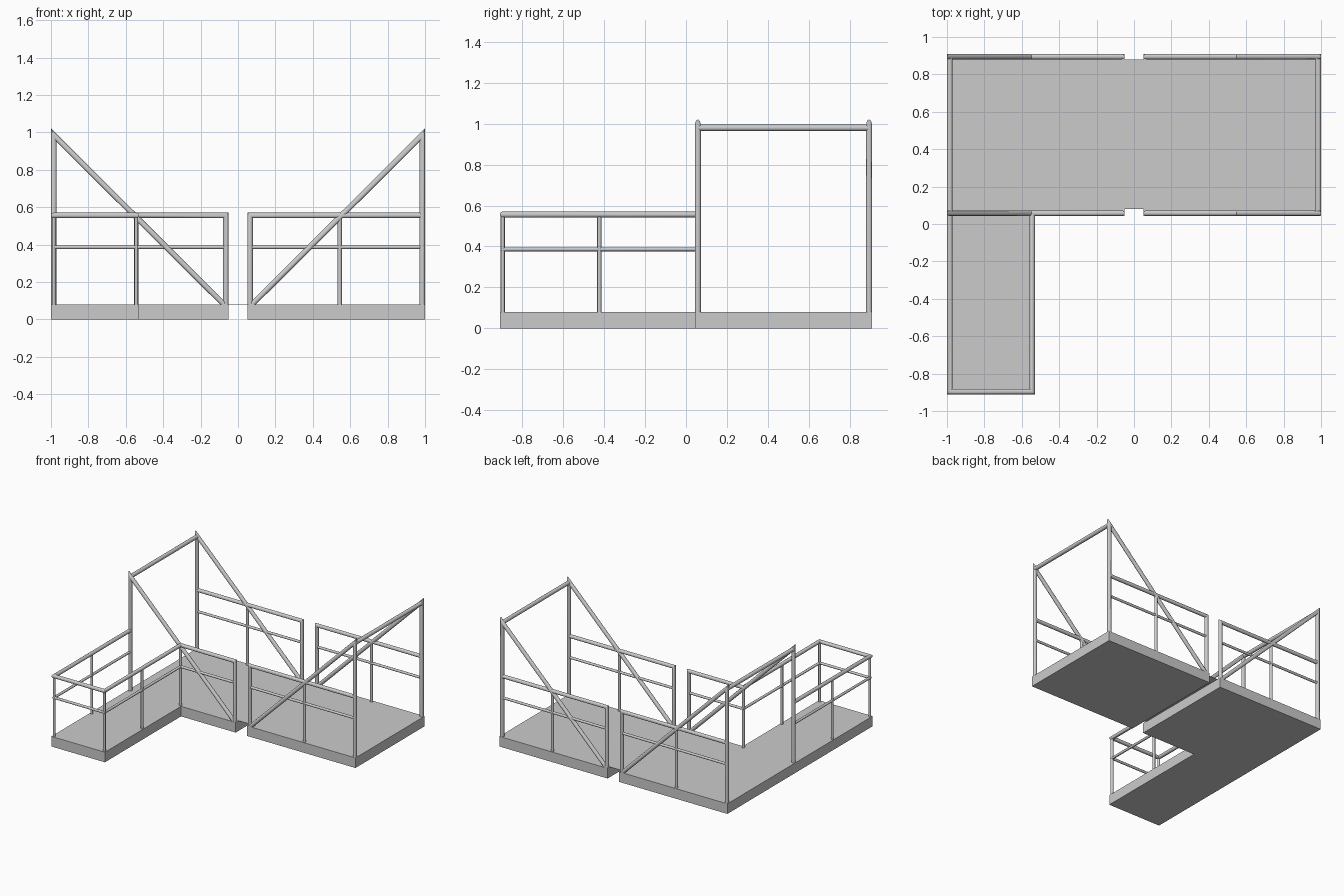
import bpy, bmesh, math
from mathutils import Vector

if "Cube" in bpy.data.objects:
    bpy.data.objects.remove(bpy.data.objects["Cube"])

Y0, Y1 = 0.058, 0.895      # front and back rail lines of the main deck
XO, XG, XW = 0.985, 0.065, 0.544   # outer posts, gap posts, wing inner rail
YW = -0.896                # wing front rail
R, THIN, TOP, MID, FLOOR = 0.0145, 0.01, 0.556, 0.386, 0.07
SIDES = 16


def finish(bm, name, smooth=False):
    bmesh.ops.recalc_face_normals(bm, faces=bm.faces)
    me = bpy.data.meshes.new(name)
    bm.to_mesh(me)
    bm.free()
    ob = bpy.data.objects.new(name, me)
    bpy.context.collection.objects.link(ob)
    if smooth:
        bpy.ops.object.select_all(action='DESELECT')
        ob.select_set(True)
        bpy.context.view_layer.objects.active = ob
        bpy.ops.object.shade_smooth_by_angle(angle=math.radians(35))
    return ob


def slab(name, outline, z0, z1):
    """Extrude a flat outline between two heights."""
    bm = bmesh.new()
    face = bm.faces.new([bm.verts.new((x, y, z0)) for x, y in outline])
    ext = bmesh.ops.extrude_face_region(bm, geom=[face])
    for v in ext['geom']:
        if isinstance(v, bmesh.types.BMVert):
            v.co.z = z1
    return finish(bm, name)


def tube(name, points, r):
    """Round tube along a polyline with mitred corners."""
    pts = [Vector(p) for p in points]
    dirs = [(b - a).normalized() for a, b in zip(pts, pts[1:])]
    u = dirs[0].orthogonal().normalized()
    v = dirs[0].cross(u)
    ring = [pts[0] + r * (math.cos(t) * u + math.sin(t) * v)
            for t in (2 * math.pi * i / SIDES for i in range(SIDES))]
    bm = bmesh.new()
    prev = [bm.verts.new(c) for c in ring]
    bm.faces.new(prev)
    for i, d in enumerate(dirs):
        n = d if i == len(dirs) - 1 else (d + dirs[i + 1]).normalized()
        # slide the ring along the segment onto the mitre plane
        ring = [c + d * ((pts[i + 1] - c).dot(n) / d.dot(n)) for c in ring]
        cur = [bm.verts.new(c) for c in ring]
        for k in range(SIDES):
            j = (k + 1) % SIDES
            bm.faces.new((prev[k], prev[j], cur[j], cur[k]))
        prev = cur
    bm.faces.new(prev)
    return finish(bm, name, True)


# Deck slabs: L-shaped left half, right half, thin plate bridging the gap
slab("deck_left", [(-1, -0.91), (-0.53, -0.91), (-0.53, 0.043), (-0.05, 0.043),
                   (-0.05, 0.91), (-1, 0.91)], 0, 0.08)
slab("deck_right", [(0.05, 0.043), (1, 0.043), (1, 0.91), (0.05, 0.91)], 0, 0.08)
slab("deck_bridge", [(-0.05, 0.08), (0.05, 0.08), (0.05, 0.88), (-0.05, 0.88)],
     0.078, 0.08)

for s, side in ((-1, "left"), (1, "right")):
    # Open end frame: cross bar between the tall posts
    tube(f"end_bar_{side}", [(s * XO, Y0, 0.98), (s * XO, Y1, 0.98)], R + 0.001)
    for y, end in ((Y0, "front"), (Y1, "back")):
        tag = f"{end}_{side}"
        # Tall corner post bent into the diagonal brace
        tube("post_and_brace_" + tag,
             [(s * XO, y, FLOOR), (s * XO, y, 0.985), (s * XG, y, FLOOR)], 0.015)
        # Thin middle post
        tube("mid_post_" + tag, [(s * XW, y, FLOOR), (s * XW, y, TOP)], 0.011)
        # Gap post with top rail, and mid rail; the front left runs round the wing
        run = [(s * XG, y), (s * XO, y)]
        if tag == "front_left":
            run = [(-XG, Y0), (-XW, Y0), (-XW, YW), (-XO, YW), (-XO, Y0)]
        tube("top_rail_" + tag,
             [(s * XG, y, FLOOR)] + [(a, b, TOP) for a, b in run], R)
        tube("mid_rail_" + tag, [(a, b, MID) for a, b in run], THIN)

# Wing posts
for x, side in ((-XO, "outer"), (-XW, "inner")):
    for y, pos in ((YW, "corner"), (-0.424, "middle")):
        tube(f"wing_post_{side}_{pos}", [(x, y, FLOOR), (x, y, TOP)], THIN)
